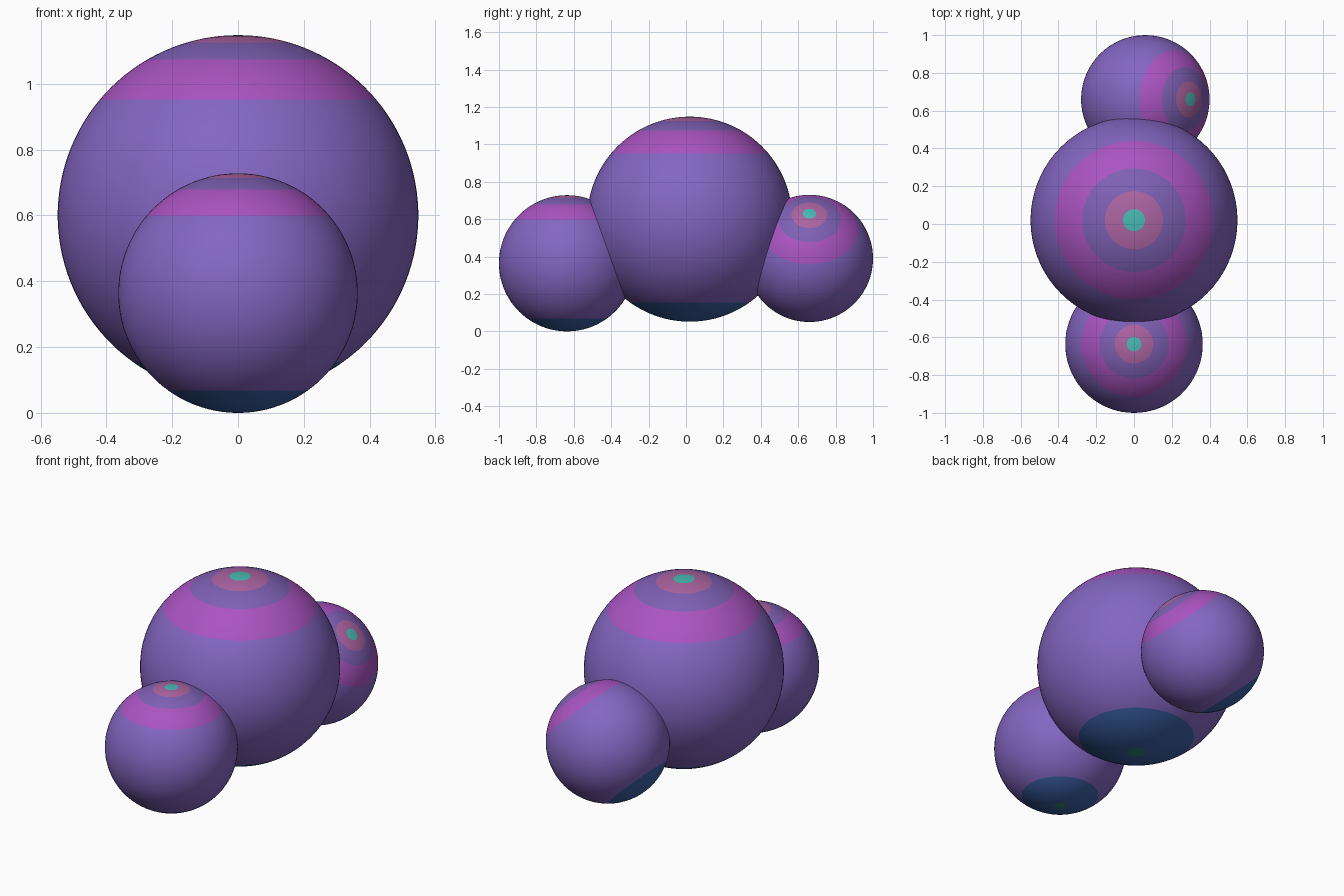
import bpy, bmesh, math
from mathutils import Matrix

if "Cube" in bpy.data.objects:
    bpy.data.objects.remove(bpy.data.objects["Cube"])


def srgb(r, g, b):
    def lin(c):
        c /= 255
        return c / 12.92 if c <= 0.04045 else ((c + 0.055) / 1.055) ** 2.4
    return (lin(r), lin(g), lin(b), 1.0)


def material(name, rgb):
    m = bpy.data.materials.new(name)
    m.diffuse_color = srgb(*rgb)
    m.use_nodes = True
    m.node_tree.nodes["Principled BSDF"].inputs["Base Color"].default_value = m.diffuse_color
    return m


# Colour bands from the top pole down: outer angle in degrees, material, steps
BANDS = [
    (6.1, material("teal", (72, 186, 180)), 2),
    (16.3, material("dusty_pink", (172, 100, 162)), 4),
    (30.0, material("muted_violet", (126, 96, 180)), 5),
    (50.0, material("magenta", (170, 84, 194)), 7),
    (144.5, material("purple", (132, 102, 194)), 32),
    (175.0, material("blue", (58, 96, 165)), 10),
    (180.0, material("green", (50, 128, 112)), 2),
]
SEGMENTS = 72


def banded_ball(name, centre, radius, tilt=0.0):
    # Half-circle profile with a point exactly on every band edge
    angles, start = [0.0], 0.0
    for end, _, steps in BANDS:
        angles += [start + (end - start) * (i + 1) / steps for i in range(steps)]
        start = end
    bm = bmesh.new()
    verts = [bm.verts.new((radius * math.sin(math.radians(a)), 0,
                           radius * math.cos(math.radians(a)))) for a in angles]
    edges = [bm.edges.new(p) for p in zip(verts, verts[1:])]
    bmesh.ops.spin(bm, geom=verts + edges, cent=(0, 0, 0), axis=(0, 0, 1),
                   angle=math.tau, steps=SEGMENTS, use_duplicate=False)
    bmesh.ops.remove_doubles(bm, verts=bm.verts[:], dist=1e-5)
    bmesh.ops.recalc_face_normals(bm, faces=bm.faces[:])
    # Colour by angle from the pole
    for f in bm.faces:
        c = f.calc_center_median()
        a = math.degrees(math.atan2(math.hypot(c.x, c.y), c.z))
        f.material_index = next((i for i, b in enumerate(BANDS) if a < b[0]), len(BANDS) - 1)
        f.smooth = True
    bmesh.ops.transform(bm, matrix=Matrix.Rotation(math.radians(tilt), 4, 'Y'), verts=bm.verts[:])
    mesh = bpy.data.meshes.new(name)
    bm.to_mesh(mesh)
    bm.free()
    for _, m, _ in BANDS:
        mesh.materials.append(m)
    obj = bpy.data.objects.new(name, mesh)
    obj.location = centre
    bpy.context.collection.objects.link(obj)
    return obj


# Large middle ball, front ball, and tilted back ball
banded_ball("middle_ball", (0, 0.02, 0.60), 0.548)
banded_ball("front_ball", (0, -0.636, 0.364), 0.364)
banded_ball("back_ball", (0.06, 0.66, 0.39), 0.34, tilt=45)
